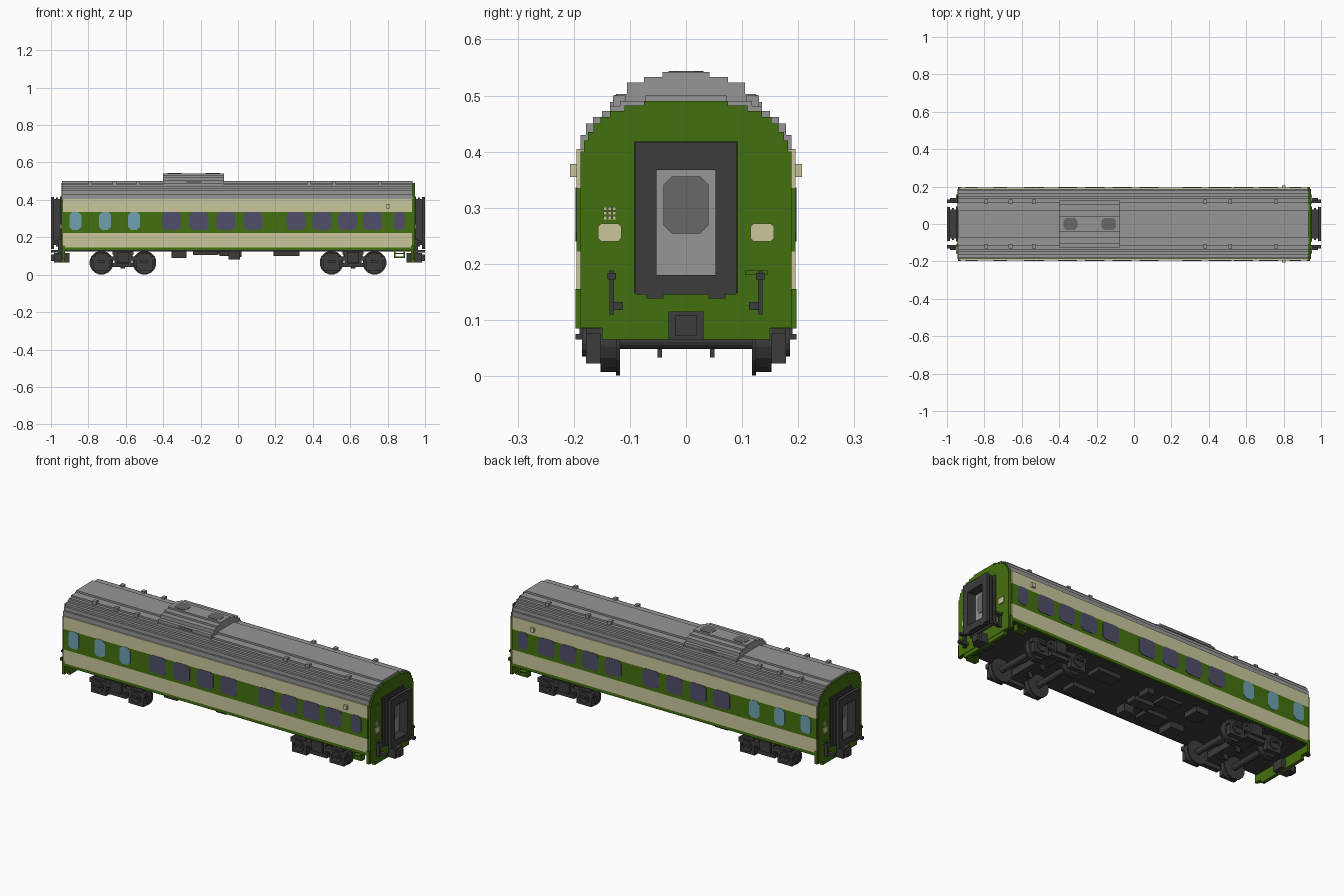
import bpy, bmesh, math

if "Cube" in bpy.data.objects:
    bpy.data.objects.remove(bpy.data.objects["Cube"], do_unlink=True)


def material(name, rgb):
    lin = [((c / 255 + 0.055) / 1.055) ** 2.4 for c in rgb] + [1.0]
    m = bpy.data.materials.new(name)
    m.use_nodes = True
    m.diffuse_color = lin
    m.node_tree.nodes["Principled BSDF"].inputs["Base Color"].default_value = lin
    return m


GREEN = material("leaf green", (68, 112, 14))
CREAM = material("cream", (202, 198, 156))
GREY = material("roof grey", (150, 150, 150))
DARK = material("dark iron", (60, 60, 60))
VENT = material("vent grey", (104, 104, 104))
PURPLE = material("purple glass", (80, 78, 106))
BLUE = material("pale blue glass", (110, 160, 176))


def finish(name, bm, mat):
    bmesh.ops.recalc_face_normals(bm, faces=bm.faces)
    me = bpy.data.meshes.new(name)
    bm.to_mesh(me)
    bm.free()
    me.materials.append(mat)
    ob = bpy.data.objects.new(name, me)
    bpy.context.collection.objects.link(ob)
    return ob


def prism(bm, pts, axis, a, b):
    """Extrude a 2D outline along axis 0, 1 or 2 from a to b."""
    def place(p, t):
        v = list(p)
        v.insert(axis, t)
        return bm.verts.new(v)
    lo = [place(p, a) for p in pts]
    hi = [place(p, b) for p in pts]
    bm.faces.new(lo)
    bm.faces.new(hi)
    n = len(pts)
    for i in range(n):
        bm.faces.new((lo[i], lo[(i + 1) % n], hi[(i + 1) % n], hi[i]))


def boxes(name, mat, items):
    """One object from boxes given as (x0, x1, y0, y1, z0, z1)."""
    bm = bmesh.new()
    for x0, x1, y0, y1, z0, z1 in items:
        prism(bm, [(x0, y0), (x1, y0), (x1, y1), (x0, y1)], 2, z0, z1)
    return finish(name, bm, mat)


def both(items):
    """Mirror boxes across y = 0."""
    return items + [(a, b, -d, -c, e, f) for a, b, c, d, e, f in items]


def ends(items):
    """Repeat boxes of the +x end at the -x end, turned half round."""
    return items + [(-b, -a, -d, -c, e, f) for a, b, c, d, e, f in items]


def stairs(base, steps):
    """Symmetric stepped outline from (half width, top height) steps."""
    half, z = [(steps[0][0], base)], base
    for w, top in steps:
        half += [(w, z), (w, top)] if z != base else [(w, top)]
        z = top
    return half + [(-y, h) for y, h in reversed(half)]


def cut_corners(u, v, hu, hv, c):
    """Rectangle with chamfered corners."""
    q = [(hu, hv - c), (hu - c, hv)]
    q += [(-a, b) for a, b in reversed(q)]
    q += [(-a, -b) for a, b in q]
    return [(u + a, v + b) for a, b in q]


X0, X1, W = -0.94, 0.934, 0.195

# Body sides in painted bands
for name, mat, z0, z1 in (("lower_sill", GREEN, 0.13, 0.146),
                          ("lower_cream_band", CREAM, 0.146, 0.222),
                          ("window_band", GREEN, 0.222, 0.335),
                          ("upper_cream_band", CREAM, 0.335, 0.405)):
    boxes(name, mat, [(X0 + 0.004, X1 - 0.004, -W, W, z0, z1)])
boxes("floor", DARK, [(X0, X1, -0.185, 0.185, 0.124, 0.134)])

# Stepped roof
bm = bmesh.new()
prism(bm, stairs(0.403, [(0.188, 0.43), (0.178, 0.45), (0.166, 0.462), (0.15, 0.472),
                         (0.135, 0.481), (0.118, 0.49), (0.073, 0.5)]), 0, X0, X1)
finish("roof", bm, GREY)

# Roof unit with two fans
bm = bmesh.new()
prism(bm, stairs(0.46, [(0.135, 0.488), (0.125, 0.503), (0.105, 0.523), (0.075, 0.533),
                        (0.042, 0.542)]), 0, -0.4, -0.075)
finish("roof_unit", bm, GREY)
bm = bmesh.new()
for x in (-0.34, -0.135):
    prism(bm, cut_corners(x, 0.0, 0.038, 0.031, 0.014), 2, 0.538, 0.544)
finish("roof_fans", bm, VENT)
boxes("roof_unit_grilles", VENT, both([(-0.275, -0.195, 0.12, 0.127, 0.49, 0.501)]))
boxes("roof_vents", GREY, both([(x - 0.01, x + 0.01, 0.108, 0.13, 0.47, 0.5)
                               for x in (-0.79, -0.66, -0.535, 0.38, 0.515, 0.76)]))

# Windows on both sides
wide = [-0.355, -0.21, -0.065, 0.08, 0.31, 0.45, 0.585, 0.72]
for name, mat, spots in (
        ("saloon_windows", PURPLE, [(x, 0.051) for x in wide] + [(0.862, 0.031)]),
        ("frosted_windows", BLUE, [(x, 0.032) for x in (-0.87, -0.71, -0.555)])):
    bm = bmesh.new()
    for x, hw in spots:
        for s in (-1, 1):
            prism(bm, cut_corners(x, 0.288, hw, 0.048, 0.016), 1, s * (W - 0.003), s * (W + 0.002))
    finish(name, bm, mat)

# Side lamps and entrance steps
boxes("side_lamps", CREAM, both([(0.79, 0.81, W - 0.01, 0.207, 0.355, 0.378)]))
boxes("entrance_steps", GREEN, both([
    (0.835, 0.843, 0.165, 0.19, 0.09, 0.132), (0.885, 0.893, 0.165, 0.19, 0.09, 0.132),
    (0.835, 0.893, 0.165, 0.195, 0.09, 0.098), (0.835, 0.893, 0.165, 0.195, 0.11, 0.115)]))

# End walls with arched top and lower skirt
for side, s in (("left", 1), ("right", -1)):
    bm = bmesh.new()
    prism(bm, stairs(0.086, [(0.188, 0.4), (0.182, 0.42), (0.175, 0.435), (0.165, 0.45),
                             (0.152, 0.462), (0.135, 0.472), (0.11, 0.482), (0.075, 0.49)]),
          0, s * 0.925, s * 0.945)
    finish(side + "_end_wall", bm, GREEN)
boxes("end_skirts", GREEN, ends([(0.925, 0.94, -0.197, 0.197, 0.085, 0.155),
                                 (0.925, 0.943, -0.15, 0.15, 0.065, 0.087)]))
boxes("end_panels", GREEN, ends([
    (0.944, 0.947, -0.157, -0.116, 0.315, 0.395), (0.944, 0.947, -0.157, -0.116, 0.23, 0.28),
    (0.944, 0.947, -0.157, -0.116, 0.18, 0.198), (0.944, 0.949, 0.105, 0.145, 0.18, 0.188)]))

# Tail lamps and small marker lamp
bm = bmesh.new()
for s in (-1, 1):
    for y in (-0.136, 0.136):
        prism(bm, cut_corners(y, 0.256, 0.021, 0.016, 0.006), 0, s * 0.944, s * 0.951)
finish("tail_lamps", bm, CREAM)
boxes("marker_lamps", CREAM, ends([
    (0.944, 0.949, y, y + 0.006, z, z + 0.006)
    for y in (-0.147, -0.139, -0.131) for z in (0.279, 0.287, 0.295)]))

# Gangways: ribbed bellows and outer face plate around the opening
frame = []
for x0, x1, w, top, sill in ((0.94, 0.952, 0.093, 0.418, 0.148), (0.952, 0.962, 0.078, 0.405, 0.16),
                             (0.962, 0.972, 0.086, 0.412, 0.15), (0.972, 0.984, 0.078, 0.405, 0.16),
                             (0.984, 1.0, 0.09, 0.416, 0.145)):
    frame += both([(x0, x1, 0.053, w, sill, top)])
    frame += [(x0, x1, -0.053, 0.053, 0.367, top), (x0, x1, -0.053, 0.053, sill, 0.18)]
frame += both([(0.984, 1.0, 0.04, 0.07, 0.138, 0.146)])
boxes("gangway_frames", DARK, ends(frame))
boxes("end_doors", GREY, ends([(0.94, 0.95, -0.053, 0.053, 0.178, 0.368)]))
bm = bmesh.new()
for s in (-1, 1):
    prism(bm, cut_corners(0, 0.305, 0.04, 0.051, 0.015), 0, s * 0.949, s * 0.953)
finish("end_door_windows", bm, VENT)

# Couplers and end handrails
boxes("couplers", DARK, ends([(0.9, 0.985, -0.031, 0.031, 0.065, 0.115),
                              (0.985, 1.0, -0.02, 0.02, 0.072, 0.108)]))
boxes("end_handrails", DARK, ends(both([
    (0.945, 0.962, 0.128, 0.136, 0.11, 0.188), (0.945, 0.985, 0.125, 0.14, 0.172, 0.184),
    (0.945, 1.0, 0.112, 0.13, 0.118, 0.132)])))

# Bogies: wheels, axles, side frames
for side, cx in (("left", 0.615), ("right", -0.615)):
    bm = bmesh.new()
    for wx in (cx - 0.115, cx + 0.115):
        for r, y0, y1 in ((0.058, 0.125, 0.152), (0.064, 0.118, 0.125), (0.03, 0.15, 0.185),
                          (0.016, -0.12, 0.12)):
            for s in ((1,) if y0 < 0 else (1, -1)):
                ring = [(wx + r * math.cos((i + .5) * math.pi / 8),
                         0.064 + r * math.sin((i + .5) * math.pi / 8)) for i in range(16)]
                prism(bm, ring, 1, s * y0, s * y1)
    finish(side + "_wheels", bm, DARK)
    parts = [(cx - 0.17, cx + 0.17, 0.152, 0.178, 0.075, 0.098),
             (cx - 0.055, cx + 0.055, 0.152, 0.18, 0.04, 0.062),
             (cx - 0.032, cx + 0.032, 0.145, 0.19, 0.065, 0.122),
             (cx - 0.055, cx + 0.055, 0.15, 0.175, 0.108, 0.124),
             (cx - 0.045, cx - 0.03, 0.155, 0.175, 0.06, 0.11),
             (cx + 0.03, cx + 0.045, 0.155, 0.175, 0.06, 0.11)]
    for wx in (cx - 0.115, cx + 0.115):
        parts += [(wx - 0.045, wx + 0.045, 0.152, 0.178, 0.022, 0.084),
                  (wx - 0.02, wx + 0.02, 0.17, 0.197, 0.065, 0.075),
                  (wx - 0.035, wx + 0.035, 0.152, 0.172, 0.095, 0.112)]
    parts = both(parts) + [(cx - 0.04, cx + 0.04, -0.155, 0.155, 0.062, 0.1),
                           (cx - 0.05, cx + 0.05, -0.05, 0.05, 0.095, 0.126)]
    parts += both([(cx - 0.012, cx + 0.012, 0.043, 0.051, 0.033, 0.064)])
    boxes(side + "_bogie_frame", DARK, parts)

# Equipment under the floor
boxes("underfloor_equipment", DARK, [
    (-0.355, -0.275, -0.14, -0.05, 0.09, 0.126), (-0.355, -0.275, 0.05, 0.14, 0.095, 0.126),
    (-0.24, -0.11, -0.12, -0.03, 0.105, 0.126), (-0.2, -0.09, 0.04, 0.12, 0.108, 0.126),
    (-0.1, 0.02, -0.03, 0.03, 0.1, 0.126), (-0.05, 0.01, -0.12, -0.06, 0.082, 0.126),
    (-0.02, 0.02, 0.06, 0.13, 0.095, 0.126), (0.19, 0.33, -0.14, -0.06, 0.1, 0.126),
    (0.19, 0.33, 0.05, 0.13, 0.102, 0.126)])
